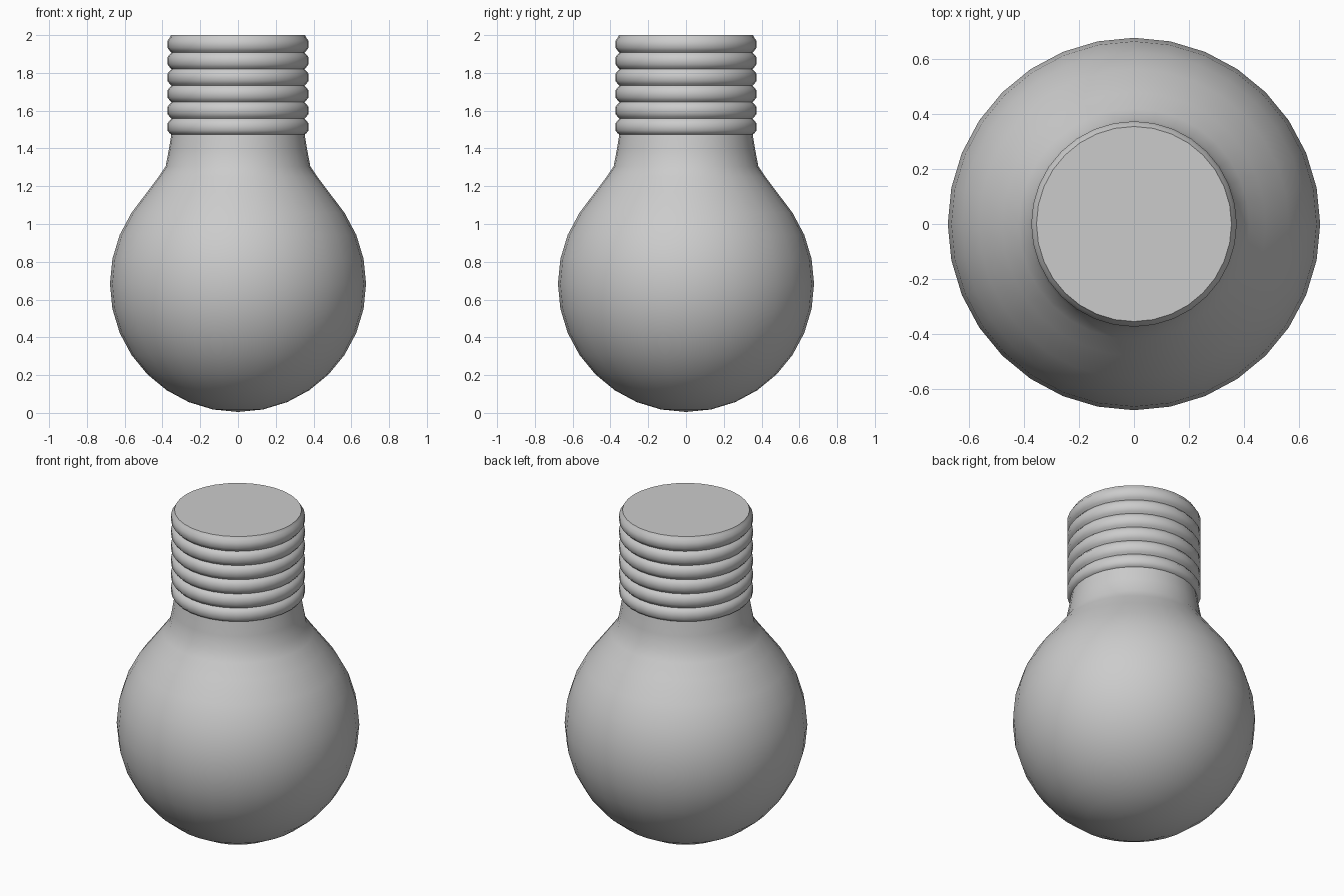
import bpy, bmesh, math

if "Cube" in bpy.data.objects:
    bpy.data.objects.remove(bpy.data.objects["Cube"])

SEG = 32


def lathe(name, profile, angle):
    """Revolve (radius, height) points around z; zero radius makes a pole."""
    bm = bmesh.new()
    rings = []
    for r, z in profile:
        if r == 0:
            rings.append([bm.verts.new((0, 0, z))])
        else:
            rings.append([bm.verts.new((r * math.cos(2 * math.pi * i / SEG),
                                        r * math.sin(2 * math.pi * i / SEG), z))
                          for i in range(SEG)])
    for a, b in zip(rings, rings[1:]):
        for i in range(SEG):
            j = (i + 1) % SEG
            if len(a) == 1:
                bm.faces.new((a[0], b[j], b[i]))
            else:
                bm.faces.new((a[i], a[j], b[j], b[i]))
    # flat end caps
    if len(rings[0]) > 1:
        bm.faces.new(rings[0][::-1])
    bm.faces.new(rings[-1])
    bmesh.ops.recalc_face_normals(bm, faces=bm.faces)
    mesh = bpy.data.meshes.new(name)
    bm.to_mesh(mesh)
    bm.free()
    ob = bpy.data.objects.new(name, mesh)
    bpy.context.collection.objects.link(ob)
    bpy.ops.object.select_all(action='DESELECT')
    ob.select_set(True)
    bpy.context.view_layer.objects.active = ob
    bpy.ops.object.shade_smooth_by_angle(angle=math.radians(angle))
    return ob


# glass bulb: lower part spherical, upper part tapering into the neck
R, C = 0.678, 0.683
bulb = [(0, 0.005)]
for k in range(1, 12):
    t = math.radians(11.25 * k)
    bulb.append((R * math.sin(t), C - R * math.cos(t)))
bulb += [(0.48, 1.17), (0.42, 1.25), (0.383, 1.305), (0.367, 1.39), (0.353, 1.475)]
lathe("glass_bulb", bulb, 60)

# screw base: six stacked rounded ridges and a flat end
pitch = 0.0875
base = [(0.345, 1.47)]
for k in range(6):
    z = 1.514 + pitch * k
    base += [(0.362, z - 0.034), (0.374, z - 0.018), (0.374, z + 0.018), (0.362, z + 0.034)]
    if k < 5:
        base.append((0.352, z + pitch / 2))
base.append((0.355, 2.0))
lathe("screw_base", base, 50)
